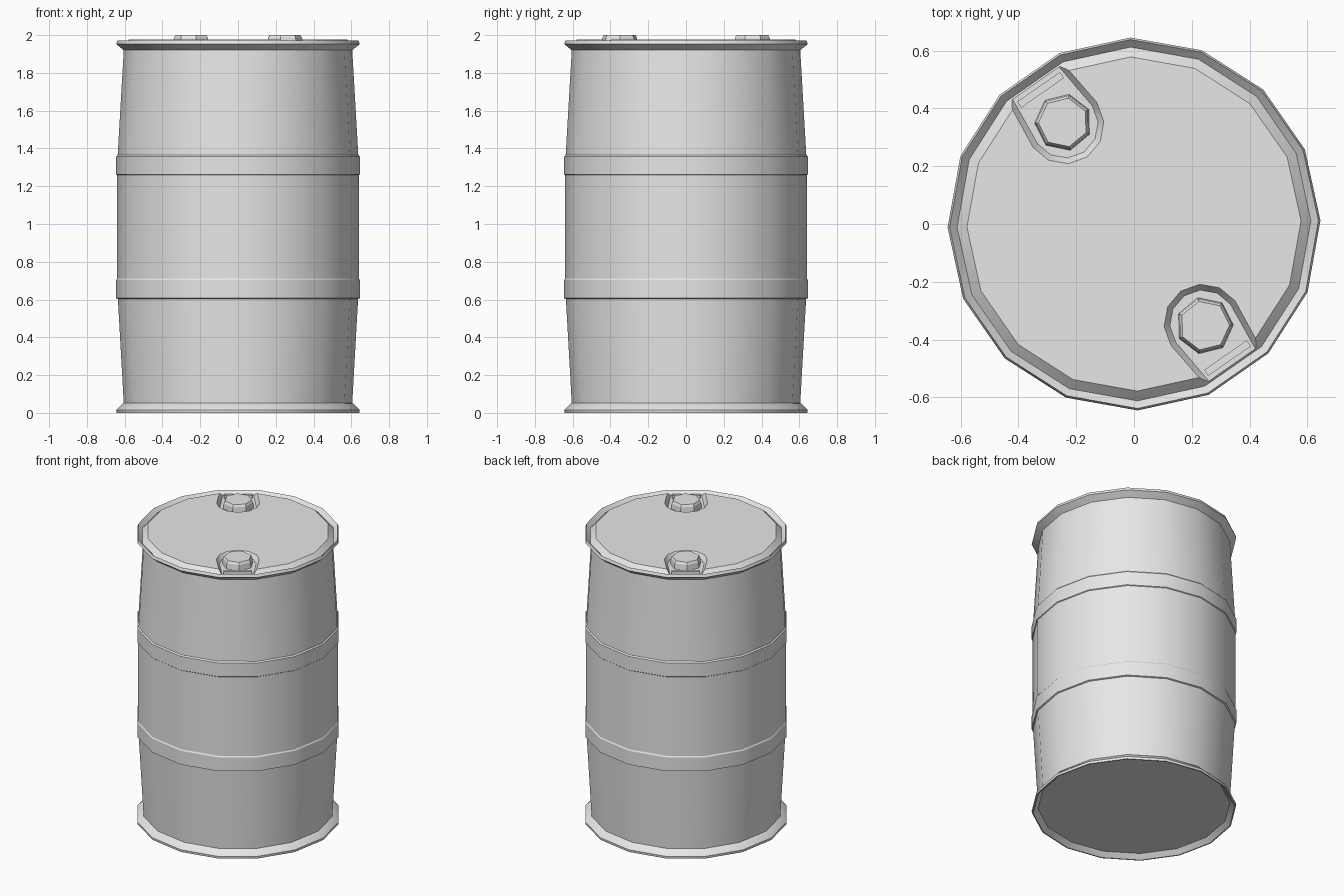
import bpy, bmesh, math
from mathutils import Vector

if "Cube" in bpy.data.objects:
    bpy.data.objects.remove(bpy.data.objects["Cube"])

grey = bpy.data.materials.new("light_grey_metal")
grey.diffuse_color = (0.8, 0.8, 0.8, 1)
grey.use_nodes = True
grey.node_tree.nodes["Principled BSDF"].inputs["Base Color"].default_value = grey.diffuse_color


def finish(name, bm):
    bmesh.ops.recalc_face_normals(bm, faces=bm.faces)
    me = bpy.data.meshes.new(name)
    bm.to_mesh(me)
    bm.free()
    me.materials.append(grey)
    ob = bpy.data.objects.new(name, me)
    bpy.context.collection.objects.link(ob)
    return ob


def loft(name, rings):
    """Skin a stack of equal-length closed rings and cap both ends."""
    bm = bmesh.new()
    loops = [[bm.verts.new(p) for p in r] for r in rings]
    n = len(loops[0])
    for a, b in zip(loops, loops[1:]):
        for i in range(n):
            j = (i + 1) % n
            bm.faces.new((a[i], a[j], b[j], b[i]))
    bm.faces.new(loops[0][::-1])
    bm.faces.new(loops[-1])
    return finish(name, bm)


def circle(r, z, n, start, cx=0, cy=0):
    return [(cx + r * math.cos(start + 2 * math.pi * i / n),
             cy + r * math.sin(start + 2 * math.pi * i / n), z) for i in range(n)]


def smooth(ob):
    bpy.ops.object.select_all(action='DESELECT')
    ob.select_set(True)
    bpy.context.view_layer.objects.active = ob
    bpy.ops.object.shade_smooth_by_angle(angle=math.radians(30))


# Barrel: 16-sided lathe with recessed base, two hoops, flared rims and a lid groove
profile = [(0.605, 0.03), (0.635, 0.0), (0.643, 0.0), (0.645, 0.016), (0.61, 0.05),
           (0.605, 0.052), (0.636, 0.603), (0.645, 0.607), (0.645, 0.703), (0.64, 0.711),
           (0.64, 1.259), (0.645, 1.263), (0.645, 1.358), (0.637, 1.366),
           (0.605, 1.92), (0.645, 1.952), (0.638, 1.972), (0.612, 1.945), (0.578, 1.977)]
START = math.radians(1.1)
barrel = loft("barrel", [circle(r, z, 16, START) for r, z in profile])

# The two bungs sit opposite each other, in line with a side of the barrel
AXIS = math.radians(-55.15)
D = 0.428


def place(d, t, z, a):
    """Point at radial distance d and sideways offset t along direction a."""
    return (d * math.cos(a) - t * math.sin(a), d * math.sin(a) + t * math.cos(a), z)


def u_shape(r, half, z, a):
    pts = [place(0.594, -half, z, a)]
    for i in range(7):
        ang = math.radians(-90 - 30 * i)
        pts.append(place(D - 0.01 + r * math.cos(ang), r * math.sin(ang), z, a))
    pts.append(place(0.594, half, z, a))
    return pts


for k, side in enumerate(("front", "back")):
    a = AXIS + k * math.pi

    # U-shaped pocket cut into the lid
    cutter = loft("pocket_cutter", [u_shape(0.115, 0.098, 1.947, a),
                                    u_shape(0.135, 0.116, 1.977, a),
                                    u_shape(0.15, 0.13, 2.0, a)])
    cutter.hide_render = True
    bpy.context.view_layer.objects.active = barrel
    mod = barrel.modifiers.new("pocket", 'BOOLEAN')
    mod.operation = 'DIFFERENCE'
    mod.solver = 'EXACT'
    mod.object = cutter
    bpy.ops.object.modifier_apply(modifier=mod.name)
    bpy.data.objects.remove(cutter)

    # Seven-sided bung
    cx, cy, _ = place(D, 0, 0, a)
    s = math.radians(104) + k * math.pi
    bung = loft(side + "_bung", [circle(r, z, 7, s, cx, cy) for r, z in
                                 ((0.1, 1.94), (0.095, 1.984), (0.086, 2.0))])

    # Low lip closing the outer end of the pocket
    loft(side + "_pocket_lip", [[place(d, t, z, a) for d, t in
                                 ((0.553, -0.09), (0.578, -0.09), (0.578, 0.09), (0.553, 0.09))]
                                for z in (1.94, 1.966)])

smooth(barrel)
